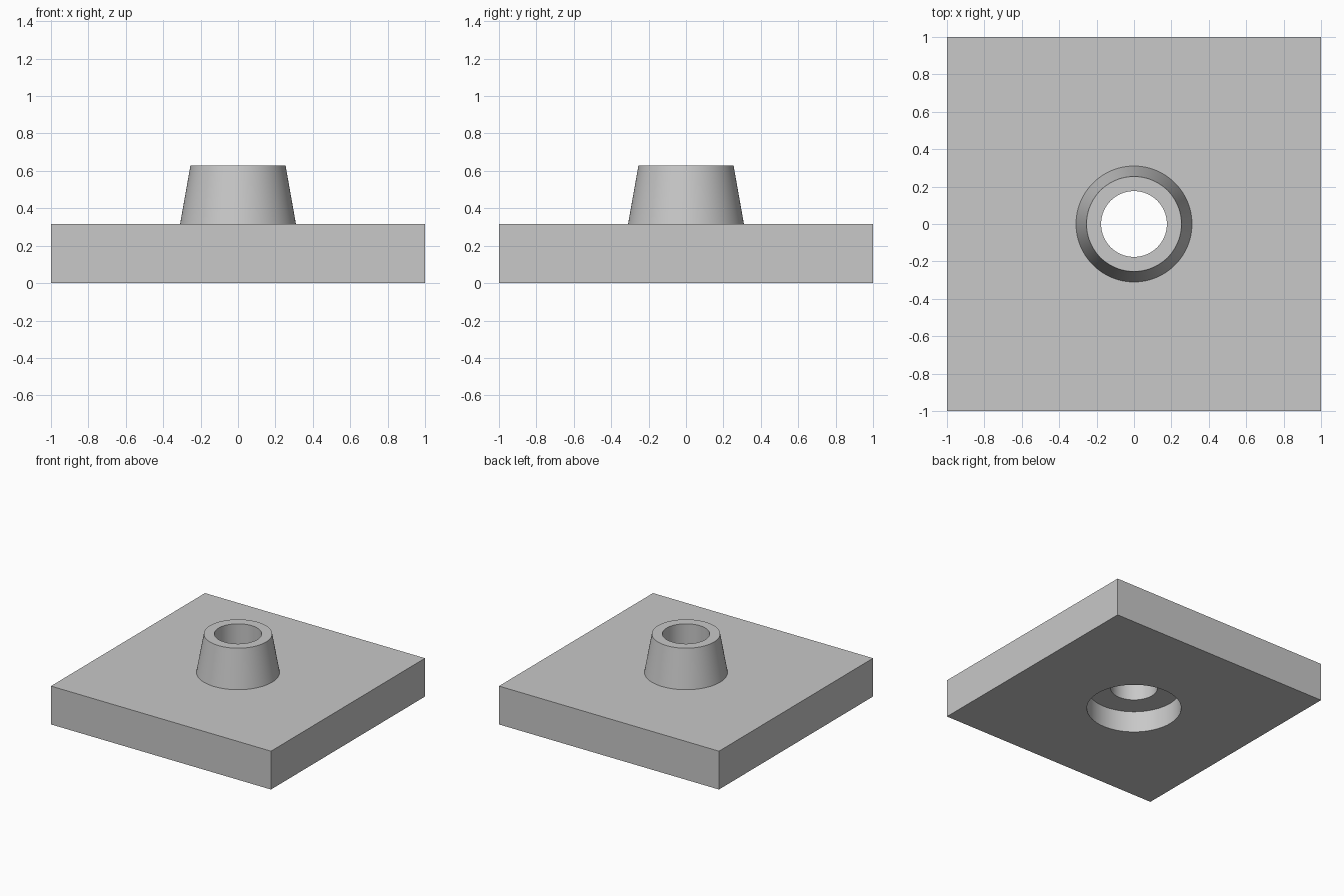
import bpy
import math

default = bpy.data.objects.get("Cube")
if default:
    bpy.data.objects.remove(default, do_unlink=True)

PLATE_TOP, BOSS_TOP = 0.315, 0.63
BOSS_R, BOSS_TOP_R = 0.31, 0.254
BORE_R, RECESS_R, RECESS_DEPTH = 0.176, 0.355, 0.175
SIDES = 96

grey = bpy.data.materials.new("plain grey")
grey.use_nodes = True
GREY = (0.58, 0.58, 0.58, 1)
grey.diffuse_color = GREY
grey.node_tree.nodes["Principled BSDF"].inputs["Base Color"].default_value = GREY


def round_solid(name, r_low, r_high, z_low, z_high):
    """Upright cylinder or cone between two heights."""
    bpy.ops.mesh.primitive_cone_add(
        vertices=SIDES, radius1=r_low, radius2=r_high,
        depth=z_high - z_low, location=(0, 0, (z_low + z_high) / 2))
    obj = bpy.context.object
    obj.name = name
    obj.data.materials.append(grey)
    return obj


def combine(target, tool, operation):
    """Apply a boolean and discard the tool object."""
    mod = target.modifiers.new(tool.name, 'BOOLEAN')
    mod.operation = operation
    mod.solver = 'EXACT'
    mod.object = tool
    bpy.context.view_layer.objects.active = target
    bpy.ops.object.modifier_apply(modifier=mod.name)
    bpy.data.objects.remove(tool, do_unlink=True)


# Square plate
bpy.ops.mesh.primitive_cube_add(size=2, location=(0, 0, PLATE_TOP / 2))
plate = bpy.context.object
plate.name = "plate_with_boss"
plate.scale.z = PLATE_TOP / 2
bpy.ops.object.transform_apply(location=True, rotation=False, scale=True)
plate.data.materials.append(grey)

# Tapered boss, sunk a little into the plate along its own slope
sink = 0.1
slope = (BOSS_R - BOSS_TOP_R) / (BOSS_TOP - PLATE_TOP)
boss = round_solid("boss", BOSS_R + slope * sink, BOSS_TOP_R,
                   PLATE_TOP - sink, BOSS_TOP)
combine(plate, boss, 'UNION')

# Through bore and the wider recess in the underside
combine(plate, round_solid("bore", BORE_R, BORE_R, -0.1, 0.8), 'DIFFERENCE')
combine(plate, round_solid("recess", RECESS_R, RECESS_R, -0.1, RECESS_DEPTH), 'DIFFERENCE')

# Smooth round walls, crisp edges
bpy.ops.object.select_all(action='DESELECT')
plate.select_set(True)
bpy.context.view_layer.objects.active = plate
bpy.ops.object.shade_smooth_by_angle(angle=math.radians(30))
